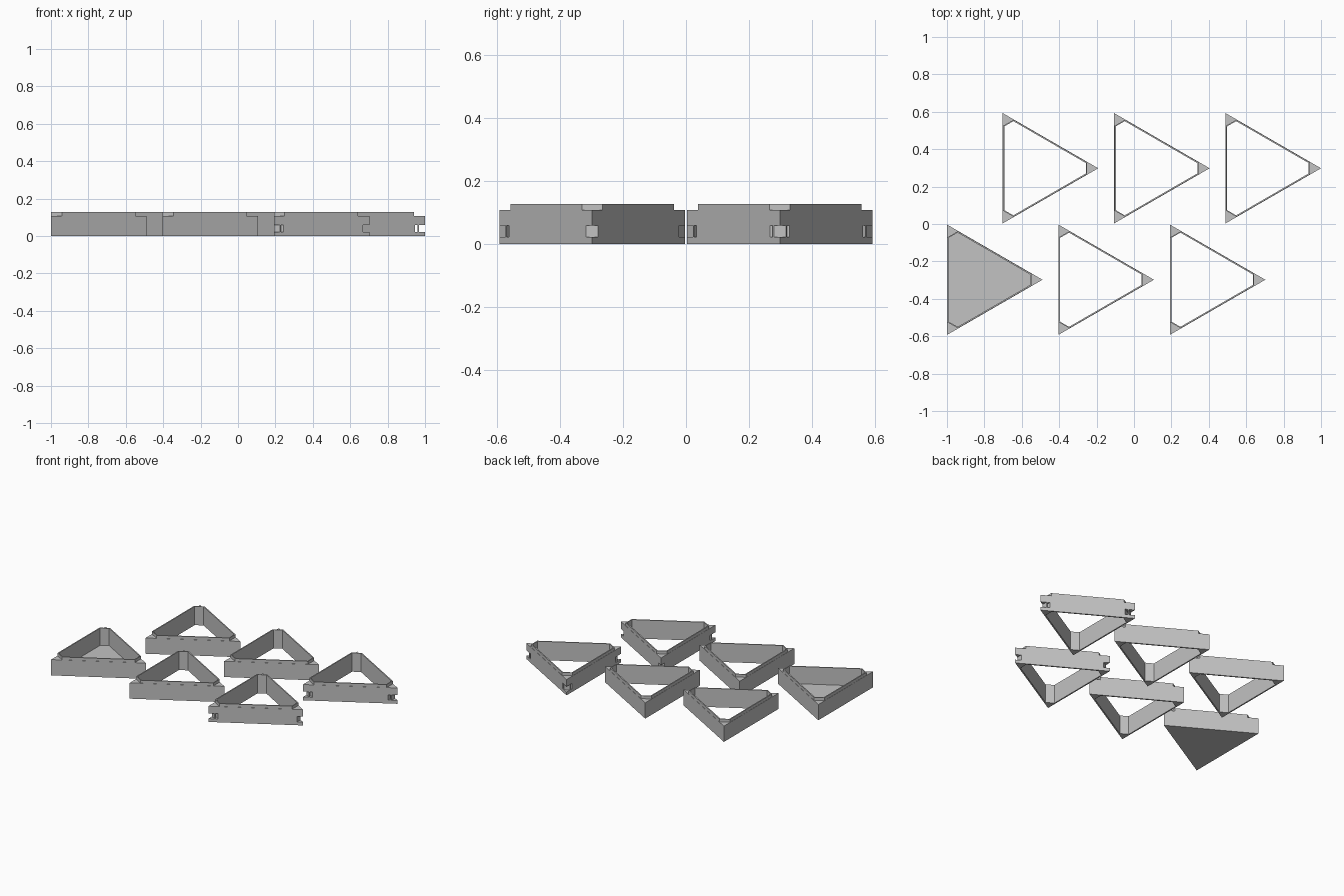
import bpy, bmesh
from math import radians, sqrt
from mathutils import Matrix, Vector

old = bpy.data.objects.get("Cube")
if old:
    bpy.data.objects.remove(old, do_unlink=True)

SIDE = 0.59
INR = SIDE * sqrt(3) / 6      # centre to wall
OUT = INR * 2                 # centre to tip
BODY_Z, LIP_Z, FLOOR_Z = 0.108, 0.128, 0.01

grey = bpy.data.materials.new("plain grey")
grey.use_nodes = True
grey.diffuse_color = (0.54, 0.54, 0.54, 1)
grey.node_tree.nodes["Principled BSDF"].inputs["Base Color"].default_value = (0.54, 0.54, 0.54, 1)


def make_object(name, bm, loc):
    bmesh.ops.recalc_face_normals(bm, faces=bm.faces)
    mesh = bpy.data.meshes.new(name)
    bm.to_mesh(mesh)
    bm.free()
    mesh.materials.append(grey)
    ob = bpy.data.objects.new(name, mesh)
    ob.location = loc
    bpy.context.collection.objects.link(ob)
    return ob


def ring(bm, inset, cut, z, pointed):
    """Triangle outline, three points per corner; corners sharp or cut flat."""
    verts = []
    d = OUT - cut
    tip = OUT - 2 * inset
    w = (tip - d) / sqrt(3)
    for k in range(3):
        rot = Matrix.Rotation(radians(120 * k), 3, 'Z')
        for u, v in ((d, -w), (tip if pointed else d, 0), (d, w)):
            verts.append(bm.verts.new(rot @ Vector((u, v, z))))
    return verts


def frame(name, loc, floor=False):
    bm = bmesh.new()
    rings = [ring(bm, 0, 0.06, 0, True),
             ring(bm, 0, 0.06, BODY_Z, True),
             ring(bm, 0.0015, 0.06, BODY_Z, False),
             ring(bm, 0.0015, 0.06, LIP_Z, False),
             ring(bm, 0.009, 0.066, LIP_Z, False),
             ring(bm, 0.009, 0.066, FLOOR_Z if floor else 0, False)]
    pairs = list(zip(rings, rings[1:]))
    if floor:
        bm.faces.new(rings[0])
        bm.faces.new(rings[-1])
    else:
        pairs.append((rings[-1], rings[0]))
    for a, b in pairs:
        for i in range(9):
            j = (i + 1) % 9
            bm.faces.new((a[i], a[j], b[j], b[i]))
    return make_object(name, bm, loc)


def cut_corners(ob, slotted):
    """Open notch at every tip, plus a through slot at the listed corners."""
    bm = bmesh.new()
    for k in range(3):
        spans = [(-0.02, 0.033)] + ([(0.039, 0.053)] if k in slotted else [])
        for near, far in spans:
            mat = (Matrix.Rotation(radians(120 * k), 4, 'Z')
                   @ Matrix.Translation((OUT - (near + far) / 2, 0, 0.041))
                   @ Matrix.Diagonal((far - near, 0.1, 0.037, 1)))
            bmesh.ops.create_cube(bm, size=1, matrix=mat)
    cutter = make_object("corner_cutter", bm, ob.location)
    cutter.hide_render = True
    mod = ob.modifiers.new("corner notches", 'BOOLEAN')
    mod.operation = 'DIFFERENCE'
    mod.solver = 'EXACT'
    mod.object = cutter
    bpy.context.view_layer.objects.active = ob
    bpy.ops.object.modifier_apply(modifier=mod.name)
    bpy.data.objects.remove(cutter, do_unlink=True)


# Two staggered rows of triangular trays
STEP = (2 - SIDE * sqrt(3) / 2) / 5
trays = {}
for i in range(6):
    row = i % 2
    y = 0.298 if row else -0.298
    name = ("back" if row else "front") + "_frame_" + str(i // 2 + 1)
    if i == 0:
        name = "floored_tray"
    trays[i] = frame(name, (-1 + i * STEP + INR, y, 0), floor=(i == 0))

# Connector corners on the two right-hand frames
cut_corners(trays[4], slotted=(2,))
cut_corners(trays[5], slotted=(0, 1, 2))
